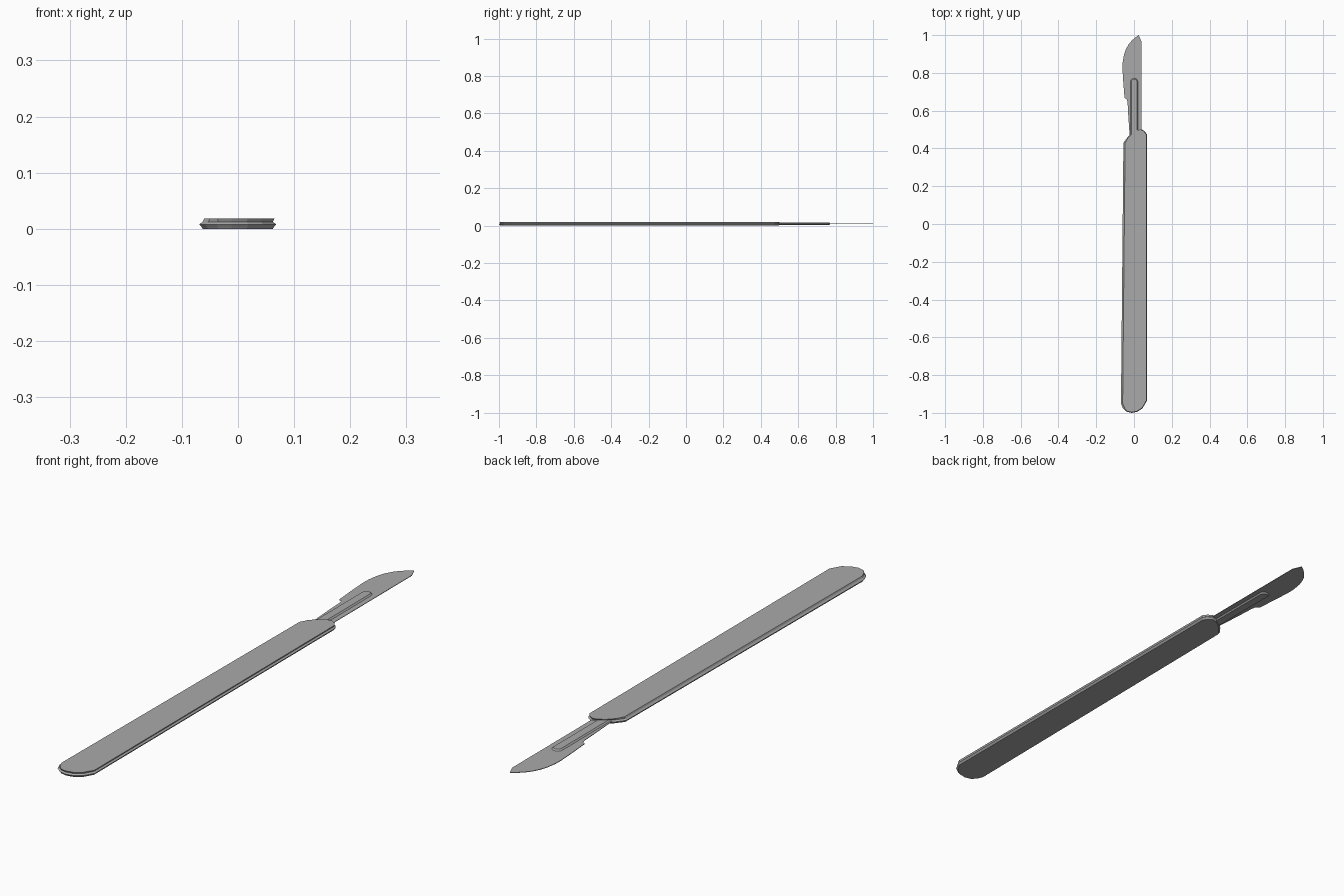
import bpy, bmesh, math
from mathutils import Vector

if "Cube" in bpy.data.objects:
    bpy.data.objects.remove(bpy.data.objects["Cube"])

steel = bpy.data.materials.new("steel")
steel.diffuse_color = (0.4, 0.4, 0.4, 1)
steel.use_nodes = True
steel.node_tree.nodes["Principled BSDF"].inputs["Base Color"].default_value = steel.diffuse_color


def inset(pts, d):
    """Move a counter-clockwise outline inwards by d."""
    out = []
    n = len(pts)
    for i in range(n):
        p, a, b = (Vector(pts[j % n]) for j in (i, i - 1, i + 1))
        e1, e2 = (p - a).normalized(), (b - p).normalized()
        n1, n2 = Vector((-e1.y, e1.x)), Vector((-e2.y, e2.x))
        out.append(p + (n1 + n2) * d / (1 + n1.dot(n2)))
    return out


def stack(name, levels):
    """Solid through a stack of (outline, z) rings, capped at both ends."""
    bm = bmesh.new()
    rings = [[bm.verts.new((p[0], p[1], z)) for p in pts] for pts, z in levels]
    n = len(rings[0])
    for lo, hi in zip(rings, rings[1:]):
        for i in range(n):
            j = (i + 1) % n
            bm.faces.new((lo[i], lo[j], hi[j], hi[i]))
    bm.faces.new(rings[0][::-1])
    bm.faces.new(rings[-1])
    bmesh.ops.recalc_face_normals(bm, faces=bm.faces)
    mesh = bpy.data.meshes.new(name)
    bm.to_mesh(mesh)
    bm.free()
    mesh.materials.append(steel)
    obj = bpy.data.objects.new(name, mesh)
    bpy.context.collection.objects.link(obj)
    return obj


# Handle: long flat bar with a rounded butt, slanted shoulder and grooved sides
handle = [(-0.069, -0.95), (-0.058, -0.977), (-0.038, -0.994), (-0.012, -1.0),
          (0.018, -0.994), (0.045, -0.976), (0.068, -0.937), (0.068, 0.475),
          (0.056, 0.492), (0.037, 0.503), (0.015, 0.5), (-0.012, 0.482),
          (-0.035, 0.458), (-0.056, 0.43)]
top = [(x + (0.006 if x < -0.05 else 0), y) for x, y in inset(handle, 0.003)]
stack("handle", [(inset(handle, 0.006), 0.0), (inset(handle, 0.004), 0.003),
                 (handle, 0.008), (inset(handle, 0.006), 0.0125), (top, 0.0185)])

# Tang: narrow round-ended rib that carries the blade
cx, r, end = 0.001, 0.02, 0.772
tang = [(cx - r, 0.44), (cx + r, 0.44)]
tang += [(cx + r * math.cos(math.pi * i / 8), end - r + r * math.sin(math.pi * i / 8))
         for i in range(9)]
stack("tang", [(inset(tang, 0.005), 0.003), (tang, 0.008),
               (tang, 0.0105), (inset(tang, 0.005), 0.0155)])

# Blade: thin plate with straight spine and curved belly
blade = [(-0.022, 0.45), (0.04, 0.45), (0.04, 0.965), (0.025, 1.0), (0.01, 0.99),
         (-0.012, 0.971), (-0.03, 0.949), (-0.044, 0.923), (-0.054, 0.892),
         (-0.06, 0.855), (-0.061, 0.82), (-0.056, 0.74), (-0.05, 0.667),
         (-0.038, 0.66), (-0.034, 0.645), (-0.03, 0.57)]
stack("blade", [(blade, 0.0085), (blade, 0.0105)])
